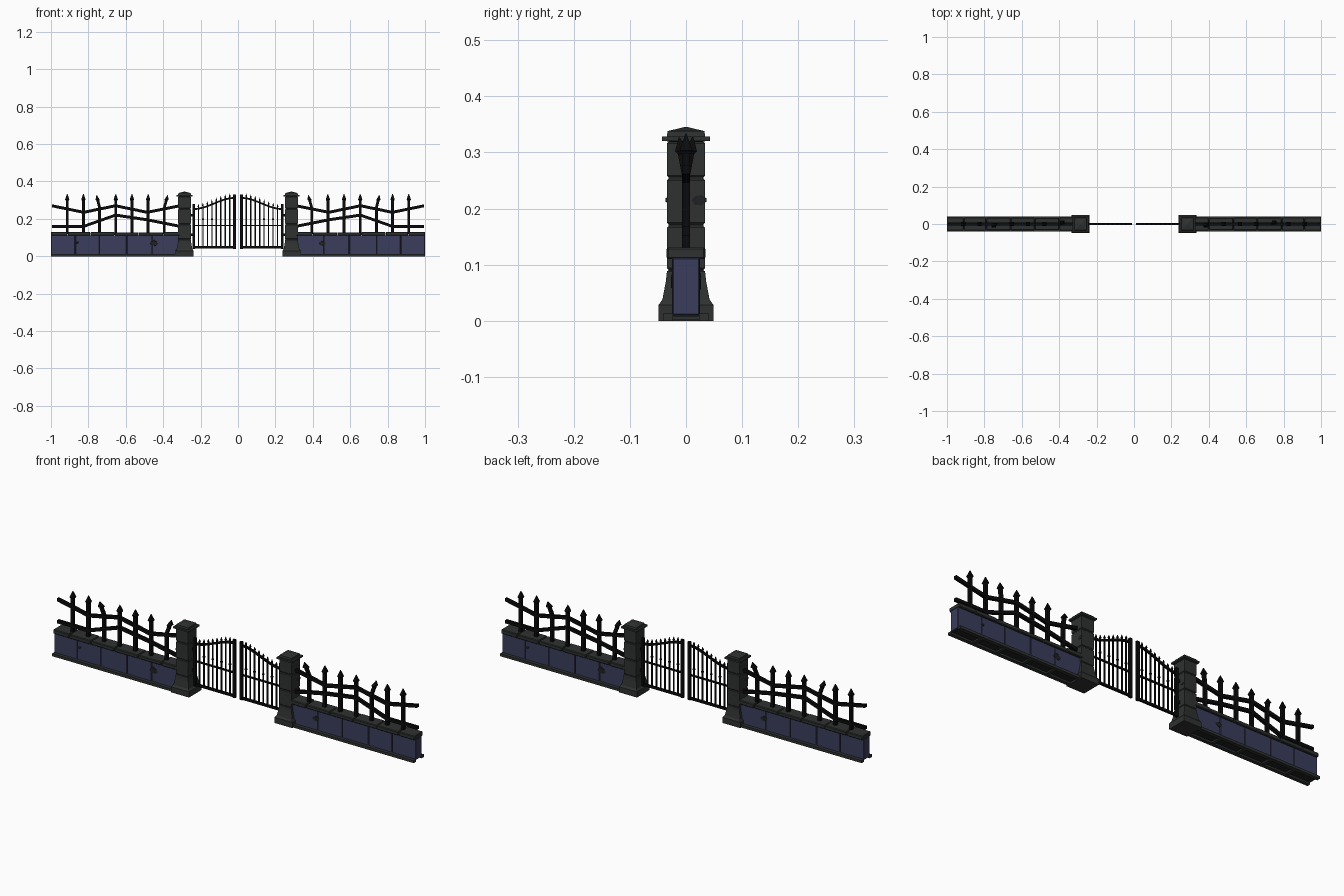
import bpy, bmesh, math, random
from mathutils import Matrix, Vector

if "Cube" in bpy.data.objects:
    bpy.data.objects.remove(bpy.data.objects["Cube"])

random.seed(4)

def material(name, rgb):
    m = bpy.data.materials.new(name)
    m.diffuse_color = (*rgb, 1)
    m.use_nodes = True
    m.node_tree.nodes["Principled BSDF"].inputs["Base Color"].default_value = m.diffuse_color
    return m

STONE = material("dark_stone", (0.028, 0.031, 0.031))
BLUE = material("blue_stone", (0.042, 0.047, 0.105))
IRON = material("black_iron", (0.003, 0.003, 0.003))
CHIP = material("chipped_stone", (0.014, 0.015, 0.016))
parts = []

def finish(name, bm, mat, bevel=0):
    bmesh.ops.recalc_face_normals(bm, faces=bm.faces[:])
    me = bpy.data.meshes.new(name)
    bm.to_mesh(me)
    bm.free()
    me.materials.append(mat)
    ob = bpy.data.objects.new(name, me)
    bpy.context.collection.objects.link(ob)
    if bevel:
        mod = ob.modifiers.new("edge", 'BEVEL')
        mod.width, mod.segments = bevel, 1
    parts.append(ob)
    return ob

def add_box(bm, x0, x1, y0, y1, z0, z1):
    m = (Matrix.Translation(((x0 + x1) / 2, (y0 + y1) / 2, (z0 + z1) / 2))
         @ Matrix.Diagonal((x1 - x0, y1 - y0, z1 - z0, 1)))
    bmesh.ops.create_cube(bm, size=1, matrix=m)

def loft(bm, rings):
    rows = [[bm.verts.new(p) for p in r] for r in rings]
    n = len(rows[0])
    for a, b in zip(rows, rows[1:]):
        for i in range(n):
            bm.faces.new((a[i], a[(i + 1) % n], b[(i + 1) % n], b[i]))
    bm.faces.new(rows[0])
    bm.faces.new(rows[-1])

def square_rings(cx, profile):
    return [[(cx + i * h, j * h, z) for i, j in ((-1, -1), (1, -1), (1, 1), (-1, 1))]
            for h, z in profile]

def sweep(bm, path, side, half, depth):
    # rectangular bar: 'side' is the in-plane thickness direction
    s, d = Vector(side) * half, Vector((0, depth, 0))
    loft(bm, [[Vector(p) - s - d, Vector(p) + s - d, Vector(p) + s + d, Vector(p) - s + d]
              for p in path])

# pillar: flared foot, grooved shaft, flat cap and low pyramid
PX = -0.286
bm = bmesh.new()
prof = [(0.049, 0), (0.049, 0.028), (0.042, 0.038), (0.036, 0.07), (0.034, 0.088), (0.031, 0.09)]
for z0, z1 in ((0.091, 0.169), (0.172, 0.253), (0.256, 0.319)):
    prof += [(0.031, z0), (0.034, z0 + 0.003), (0.034, z1 - 0.003), (0.031, z1)]
prof += [(0.034, 0.32), (0.043, 0.32), (0.043, 0.328), (0.034, 0.328), (0.033, 0.338), (0.004, 0.345)]
loft(bm, square_rings(PX, prof))
finish("gate_pillar", bm, STONE)

# low wall: blue blocks over a dark core
seams = [-1, -0.87, -0.74, -0.595, -0.46, -0.31]
bm = bmesh.new()
add_box(bm, -0.998, -0.30, -0.022, 0.022, 0.008, 0.112)
finish("wall_core", bm, CHIP)
bm = bmesh.new()
for a, b in zip(seams, seams[1:]):
    d = 0.025 + random.uniform(-0.001, 0.001)
    add_box(bm, a + (0 if a == -1 else 0.0015), b - 0.0015, -d, d, 0.01, 0.112)
finish("wall_blocks", bm, BLUE, 0.002)

# coping stones
bm = bmesh.new()
caps = [-1, -0.91, -0.79, -0.66, -0.53, -0.40, -0.31]
for a, b in zip(caps, caps[1:]):
    d = 0.034 + random.uniform(-0.001, 0.001)
    add_box(bm, a + (0 if a == -1 else 0.001), b - 0.001, -d, d, 0.11,
            0.129 + random.uniform(-0.002, 0.002))
finish("wall_coping", bm, STONE, 0.003)

# plinth frame, open underneath between ribs
bm = bmesh.new()
for s in (-1, 1):
    y = sorted((s * 0.023, s * 0.041))
    add_box(bm, -1, -0.31, *y, 0, 0.013)
for x in seams[1:-1]:
    add_box(bm, x - 0.008, x + 0.008, -0.024, 0.024, 0.001, 0.012)
finish("wall_plinth", bm, STONE)

# chipped patches on wall, coping and pillar
bm = bmesh.new()
for x, y, z, r, axis in ((-0.45, -0.0255, 0.07, 0.022, 'X'), (-0.86, -0.0255, 0.075, 0.009, 'X'),
                         (-0.45, 0.0255, 0.07, 0.02, 'X'), (PX - 0.034, -0.024, 0.215, 0.014, 'Y'),
                         (PX + 0.034, 0.02, 0.2, 0.01, 'Y')):
    m = Matrix.Translation((x, y, z)) @ Matrix.Rotation(math.pi / 2, 4, axis)
    f = bmesh.ops.create_cone(bm, cap_ends=True, segments=7, radius1=r, radius2=r * 0.8,
                              depth=0.002, matrix=m)
    for v in f['verts']:
        v.co.z = z + (v.co.z - z) * random.uniform(0.4, 0.9)
finish("stone_chips", bm, CHIP)

# bent fence rails
bm = bmesh.new()
UP = (0, 0, 1)
xs = [-0.995, -0.825, -0.655, -0.485, -0.31]
for zs in ([0.27, 0.235, 0.27, 0.235, 0.27], [0.16, 0.16, 0.22, 0.195, 0.16]):
    sweep(bm, [(x, 0, z) for x, z in zip(xs, zs)], UP, 0.008, 0.007)
finish("fence_rails", bm, IRON)

# spear-topped pickets, two of them bent
bm = bmesh.new()
lean = {2: (-0.016, -0.012), 6: (0.018, 0.012)}
for i in range(7):
    x = -0.913 + i * 0.0865
    dx, dy = lean.get(i, (0, 0))
    base, knee = Vector((x, 0, 0.12)), Vector((x, 0, 0.26))
    neck = Vector((x + dx * 0.6, dy * 0.6, 0.298))
    tip = Vector((x + dx, dy, 0.334 - abs(dx) * 0.4))
    sweep(bm, [base, knee, neck], (1, 0, 0), 0.0075, 0.0075)
    axis = tip - neck
    loft(bm, [[neck + axis * t + Vector((a * h, b * h, 0))
               for a, b in ((-1, -1), (1, -1), (1, 1), (-1, 1))]
              for t, h in ((-0.1, 0.006), (0.15, 0.0115), (1, 0.001))])
finish("fence_pickets", bm, IRON)

# gate leaf: frame, swept top rail, slim bars
def top(x):
    t = min(1, max(0, (x + 0.236) / 0.216))
    return 0.252 + 0.06 * (t * t * (3 - 2 * t))

bm = bmesh.new()
add_box(bm, -0.243, -0.230, -0.006, 0.006, 0.04, 0.28)
add_box(bm, -0.027, -0.012, -0.006, 0.006, 0.04, 0.33)
add_box(bm, -0.236, -0.02, -0.0045, 0.0045, 0.042, 0.054)
add_box(bm, -0.236, -0.02, -0.004, 0.004, 0.161, 0.168)
sweep(bm, [(-0.236 + 0.027 * k, 0, top(-0.236 + 0.027 * k)) for k in range(9)],
      UP, 0.005, 0.0045)
finish("gate_frame", bm, IRON)
bm = bmesh.new()
for k in range(1, 9):
    x = -0.236 + k * 0.024
    t = top(x)
    loft(bm, square_rings(x, [(0.003, 0.045), (0.003, t + 0.01), (0.0042, t + 0.012), (0.0005, t + 0.026)]))
    if k % 2 == 0:
        add_box(bm, x - 0.005, x + 0.005, -0.004, 0.004, 0.195, 0.202)
finish("gate_bars", bm, IRON)

# hinges
bm = bmesh.new()
for z in (0.115, 0.22):
    add_box(bm, -0.258, -0.236, -0.005, 0.005, z - 0.007, z + 0.007)
finish("gate_hinges", bm, IRON)

# second half: turned 180 degrees about the vertical axis
turn = Matrix.Rotation(math.pi, 4, 'Z')
for ob in list(parts):
    c = ob.copy()
    c.data = ob.data.copy()
    c.data.transform(turn)
    c.name = ob.name + "_right"
    ob.name += "_left"
    bpy.context.collection.objects.link(c)
